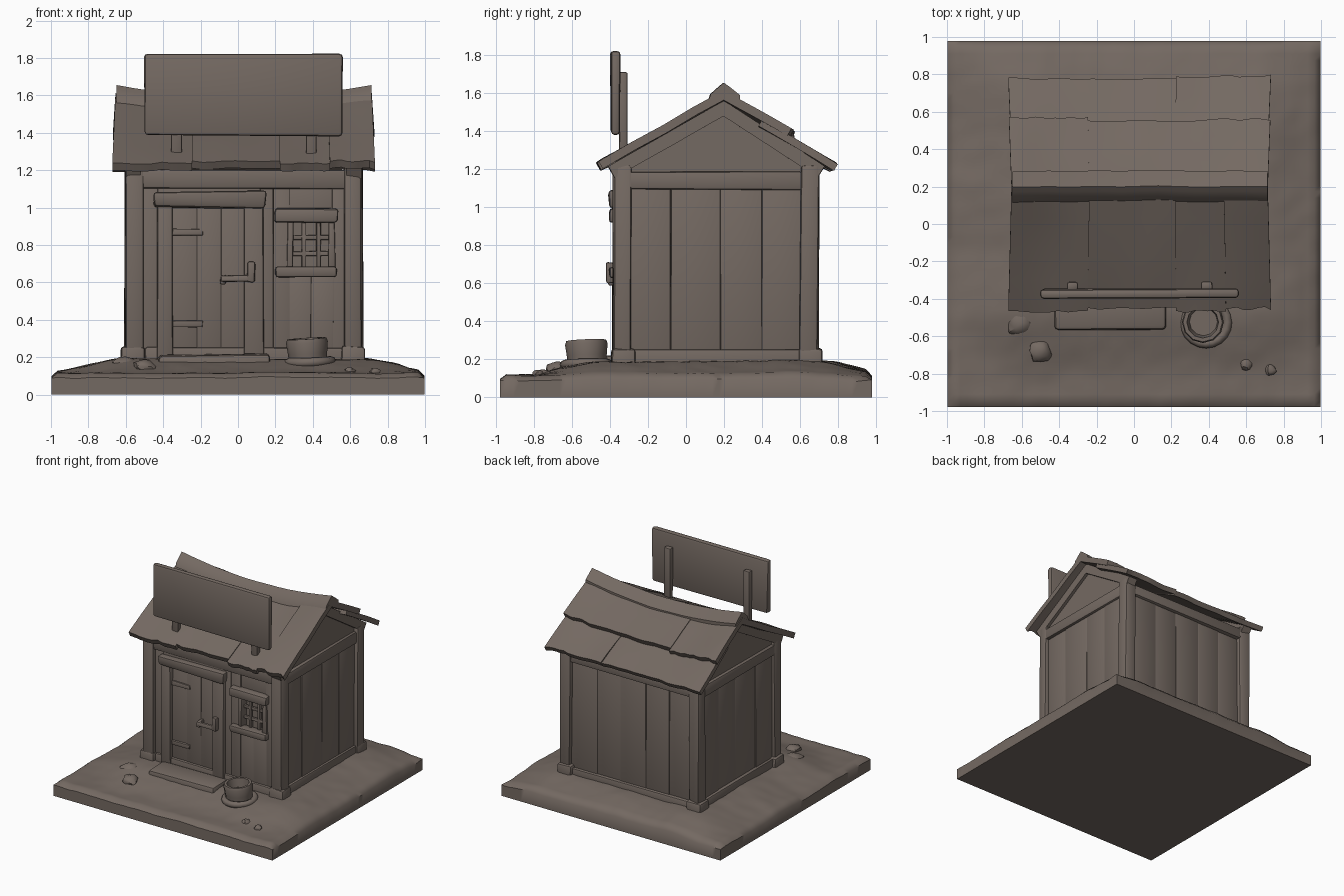
import bpy, bmesh, math, random
from mathutils import Vector, noise

if "Cube" in bpy.data.objects:
    bpy.data.objects.remove(bpy.data.objects["Cube"])

random.seed(4)
wood = bpy.data.materials.new("weathered brown")
wood.diffuse_color = (0.175, 0.142, 0.122, 1)
wood.use_nodes = True
wood.node_tree.nodes["Principled BSDF"].inputs["Base Color"].default_value = wood.diffuse_color
CX, RY = 0.03, 0.2          # house centre in x, ridge line in y


def finish(bm, name, angle=35):
    bmesh.ops.recalc_face_normals(bm, faces=bm.faces)
    me = bpy.data.meshes.new(name)
    bm.to_mesh(me)
    bm.free()
    me.materials.append(wood)
    ob = bpy.data.objects.new(name, me)
    bpy.context.collection.objects.link(ob)
    bpy.ops.object.select_all(action='DESELECT')
    ob.select_set(True)
    bpy.context.view_layer.objects.active = ob
    bpy.ops.object.shade_smooth_by_angle(angle=math.radians(angle))
    return ob


def box(name, x, y, z, bevel=0.012, jit=0.005):
    """Hand-hewn board: slightly skewed, bevelled box from (min, max) ranges."""
    bm = bmesh.new()
    bmesh.ops.create_cube(bm, size=1)
    for v in bm.verts:
        v.co = [r[0] + (c + 0.5) * (r[1] - r[0]) + random.uniform(-jit, jit)
                for r, c in zip((x, y, z), v.co)]
    if bevel:
        bmesh.ops.bevel(bm, geom=bm.edges[:], offset=bevel, segments=2, affect='EDGES', profile=0.5)
    return finish(bm, name)


def sag(x):
    return 0.065 * (1 - min(1, ((x - CX) / 0.68) ** 2))


def slab(name, x, low, high, thick, nx=8, wobble=0.008, flare=0.0, sagging=True):
    """Sloped roof sheet from the low edge (y, z) to the high edge, sagging towards the ridge."""
    bm = bmesh.new()
    bmesh.ops.create_grid(bm, x_segments=nx, y_segments=4, size=0.5)
    d = Vector((0, high[0] - low[0], high[1] - low[1]))
    n = Vector((0, -d.z, d.y)).normalized()
    n = n if n.z > 0 else -n
    for v in bm.verts:
        u, t = v.co.x + 0.5, v.co.y + 0.5
        px = x[0] + u * (x[1] - x[0])
        px += flare * (1 - t) * (px - CX)
        p = Vector((px, low[0], low[1])) + d * t
        if t < 0.01:
            p += d.normalized() * random.uniform(-wobble, wobble)
        if sagging:
            near_ridge = max(0, 1 - abs(p.y - RY) / 0.62)
            p.z -= sag(px) * near_ridge
        p += n * noise.noise(p * 4) * wobble
        v.co = p
    ext = bmesh.ops.extrude_face_region(bm, geom=bm.faces[:])
    for v in ext["geom"]:
        if isinstance(v, bmesh.types.BMVert):
            v.co -= n * thick
    return finish(bm, name)


def planks(name, axis, edges, depth, z):
    """Row of upright wall planks; axis 'x' runs along x, 'y' along y."""
    for i, (a, b) in enumerate(zip(edges, edges[1:])):
        o = random.uniform(-0.006, 0.006)
        d = (depth[0] + o, depth[1] + o)
        rx, ry = ((a, b), d) if axis == 'x' else (d, (a, b))
        box(f"{name}_{i + 1}", rx, ry, z, 0.005, 0.002)


# Ground slab with a low mound under the house
bm = bmesh.new()
N = 56
bmesh.ops.create_grid(bm, x_segments=N, y_segments=N, size=1)
rim = [e for e in bm.edges if e.is_boundary]
for v in bm.verts:
    x, y = v.co.x, v.co.y * 0.98
    dx, dy = max(0, abs(x - CX) - 0.62), max(0, abs(y - 0.12) - 0.56)
    t = min(1, math.hypot(dx, dy) / 0.42)
    h = 0.19 - 0.075 * t * t * (3 - 2 * t)
    h += 0.014 * noise.noise(Vector((x * 3, y * 3, 1))) + 0.006 * noise.noise(Vector((x * 11, y * 11, 5)))
    edge = min(1 - abs(v.co.x), 1 - abs(v.co.y))
    if edge < 0.01:
        h -= 0.025
        x, y = x * 0.998, y * 0.998
    v.co = (x, y, h)
ext = bmesh.ops.extrude_edge_only(bm, edges=rim)["geom"]
low = [v for v in ext if isinstance(v, bmesh.types.BMVert)]
for v in low:
    v.co.z = 0
bmesh.ops.contextual_create(bm, geom=[e for e in ext if isinstance(e, bmesh.types.BMEdge)])
finish(bm, "ground", 50)

# Solid core behind the planks
box("wall_core", (-0.55, 0.61), (-0.31, 0.62), (0.12, 1.18), 0, 0)

# Corner posts with foot blocks
for fx, px in (("left", (-0.605, -0.51)), ("right", (0.57, 0.665))):
    for fy, py in (("front", (-0.385, -0.29)), ("back", (0.6, 0.695))):
        box(f"{fy}_{fx}_post", px, py, (0.15, 1.22), 0.015, 0.008)
        box(f"{fy}_{fx}_post_foot", (px[0] - 0.02, px[1] + 0.012), (py[0] - 0.01, py[1] + 0.02),
            (0.13, 0.26), 0.018, 0.006)

# Side walls, beams, gables
for s, wall, beam in (("left", (-0.575, -0.52), (-0.6, -0.52)), ("right", (0.58, 0.635), (0.58, 0.66))):
    planks(f"{s}_wall_plank", 'y', [-0.3, -0.08, 0.18, 0.4, 0.61], wall, (0.16, 1.16))
    box(f"{s}_top_beam", beam, (-0.3, 0.61), (1.095, 1.185))
    box(f"{s}_bottom_beam", beam, (-0.3, 0.61), (0.14, 0.25))
    bm = bmesh.new()
    f = bm.faces.new([bm.verts.new((wall[0], y, z)) for y, z in
                      ((-0.34, 1.15), (0.65, 1.15), (0.65, 1.22), (RY, 1.53), (-0.34, 1.22))])
    for v in bmesh.ops.extrude_face_region(bm, geom=[f])["geom"]:
        if isinstance(v, bmesh.types.BMVert):
            v.co.x = wall[1]
    finish(bm, f"{s}_gable")
    slab(f"{s}_front_rafter", beam, (-0.41, 1.215), (RY, 1.56), 0.07, 1, 0.002, 0, False)
    slab(f"{s}_back_rafter", beam, (0.73, 1.215), (RY, 1.56), 0.07, 1, 0.002, 0, False)

# Back wall
planks("back_wall_plank", 'x', [-0.52, -0.31, -0.1, 0.13, 0.34, 0.58], (0.6, 0.665), (0.16, 1.18))
box("back_top_beam", (-0.52, 0.58), (0.61, 0.69), (1.1, 1.2))
box("back_bottom_beam", (-0.52, 0.58), (0.61, 0.69), (0.14, 0.24))

# Front wall around door and window
FW = (-0.355, -0.3)
planks("front_wall_left_plank", 'x', [-0.52, -0.42], FW, (0.16, 1.14))
planks("front_wall_middle_plank", 'x', [0.1, 0.19, 0.275], FW, (0.16, 1.14))
planks("front_wall_right_plank", 'x', [0.505, 0.58], FW, (0.16, 1.14))
planks("below_window_plank", 'x', [0.27, 0.39, 0.51], FW, (0.16, 0.67))
planks("above_window_plank", 'x', [0.27, 0.51], FW, (0.93, 1.14))
planks("above_door_plank", 'x', [-0.43, 0.12], FW, (1.0, 1.14))
box("front_top_beam", (-0.52, 0.58), (-0.375, -0.3), (1.1, 1.2))
box("front_bottom_beam", (-0.5, 0.58), (-0.375, -0.3), (0.14, 0.25))

# Door, frame, straps and handle
planks("door_plank", 'x', [-0.355, -0.22, -0.09, 0.04], (-0.352, -0.3), (0.24, 1.01))
box("door_left_jamb", (-0.43, -0.35), (-0.385, -0.3), (0.18, 1.01))
box("door_right_jamb", (0.035, 0.135), (-0.385, -0.3), (0.18, 1.01))
box("door_lintel", (-0.45, 0.15), (-0.405, -0.3), (1.0, 1.085), 0.018, 0.008)
for i, z in enumerate((0.36, 0.85)):
    box(f"door_strap_{i + 1}", (-0.35, -0.19), (-0.364, -0.34), (z, z + 0.035), 0.004, 0.003)
box("handle_bar", (-0.09, 0.09), (-0.415, -0.39), (0.605, 0.64), 0.008, 0.005)
box("handle_plate", (0.05, 0.09), (-0.42, -0.37), (0.6, 0.71), 0.01, 0.004)
box("handle_stop", (-0.095, -0.065), (-0.41, -0.34), (0.59, 0.64), 0.008, 0.004)
box("door_step", (-0.43, 0.17), (-0.57, -0.37), (0.13, 0.215), 0.02, 0.008)

# Window frame and bars
box("window_lintel", (0.195, 0.535), (-0.405, -0.32), (0.92, 0.995), 0.016, 0.006)
box("window_sill", (0.2, 0.53), (-0.405, -0.32), (0.63, 0.685), 0.014, 0.005)
for i, (a, b) in enumerate(((0.262, 0.295), (0.485, 0.52))):
    box(f"window_jamb_{i + 1}", (a, b), (-0.375, -0.3), (0.67, 0.935), 0.008)
for i, x in enumerate((0.35, 0.43)):
    box(f"window_upright_bar_{i + 1}", (x - 0.012, x + 0.012), (-0.35, -0.32), (0.67, 0.935), 0.005, 0.004)
for i, z in enumerate((0.755, 0.84)):
    box(f"window_cross_bar_{i + 1}", (0.28, 0.5), (-0.345, -0.32), (z - 0.011, z + 0.011), 0.005, 0.004)

# Roof: one layer in front, two overlapping layers behind
front = [-0.655, -0.24, 0.22, 0.48, 0.715]
for i, (a, b) in enumerate(zip(front, front[1:])):
    o = (0.0, 0.012, 0.0, 0.012)[i]
    slab(f"front_roof_sheet_{i + 1}", (a, b), (-0.465 + o, 1.235 + o), (RY, 1.605 + o), 0.045, 8, 0.01, 0.025)
for i, (a, b) in enumerate(((-0.655, 0.22), (0.22, 0.715))):
    o = 0.012 * i
    slab(f"back_lower_roof_sheet_{i + 1}", (a, b), (0.78 + o, 1.225 + o / 2), (0.4, 1.46), 0.04, 12, 0.01, 0.025)
for i, (a, b) in enumerate(((-0.655, -0.24), (-0.24, 0.715))):
    o = 0.012 * i
    slab(f"back_upper_roof_sheet_{i + 1}", (a, b), (0.57 - o, 1.4 + o), (RY, 1.61 + o / 2), 0.045, 12, 0.01, 0.02)

# Ridge cap
bm = bmesh.new()
prof = ((0.115, 1.55), (0.13, 1.595), (0.175, 1.635), (0.2, 1.655), (0.235, 1.63), (0.285, 1.59), (0.285, 1.55), (0.2, 1.575))
rings = []
for i in range(15):
    x = -0.65 + 1.365 * i / 14
    o = noise.noise(Vector((x * 4, 0, 3))) * 0.012
    rings.append([bm.verts.new((x, y + o, z - sag(x))) for y, z in prof])
for r, q in zip(rings, rings[1:]):
    for j in range(8):
        bm.faces.new((r[j], r[j - 1], q[j - 1], q[j]))
bm.faces.new(rings[0])
bm.faces.new(rings[-1])
finish(bm, "ridge_cap")

# Blank sign board and its posts
box("sign_board", (-0.5, 0.56), (-0.4, -0.345), (1.385, 1.825), 0.018, 0.006)
for i, x in enumerate((-0.33, 0.39)):
    box(f"sign_post_{i + 1}", (x - 0.028, x + 0.028), (-0.352, -0.31), (1.25, 1.71), 0.01, 0.004)

# Open bucket sitting in a coil
bm = bmesh.new()
rings = []
for r, z in ((0.1, -0.03), (0.105, 0.05), (0.112, 0.11), (0.105, 0.13), (0.085, 0.13), (0.075, 0.06)):
    rings.append([bm.verts.new((r * math.cos(a), r * math.sin(a), z))
                  for a in (math.tau * k / 12 for k in range(12))])
for r, q in zip(rings, rings[1:]):
    for j in range(12):
        bm.faces.new((r[j - 1], r[j], q[j], q[j - 1]))
bm.faces.new(rings[0])
bm.faces.new(rings[-1])
bucket = finish(bm, "bucket")
bucket.location = (0.375, -0.52, 0.17)
bucket.rotation_euler = (0.04, -0.06, 0)
bpy.ops.mesh.primitive_torus_add(major_radius=0.115, minor_radius=0.025, major_segments=20,
                                 minor_segments=8, location=(0.385, -0.525, 0.175), rotation=(0.03, -0.04, 0))
coil = bpy.context.object
coil.name = "bucket_coil"
coil.data.materials.append(wood)
bpy.ops.object.shade_smooth_by_angle(angle=math.radians(60))

# Loose stones
stones = ((-0.6, -0.53, 0.08), (-0.5, -0.68, 0.06), (0.6, -0.75, 0.032), (0.73, -0.78, 0.03), (-0.68, -0.08, 0.03))
for i, (x, y, r) in enumerate(stones):
    bm = bmesh.new()
    bmesh.ops.create_icosphere(bm, subdivisions=2, radius=r)
    for v in bm.verts:
        v.co *= 1 + 0.35 * noise.noise(v.co / r * 1.2 + Vector((i * 3, 0, 0)))
        v.co = (v.co.x + x, v.co.y + y, v.co.z * 0.65 + 0.15 - (0.025 if y < -0.7 else 0))
    finish(bm, f"stone_{i + 1}")
